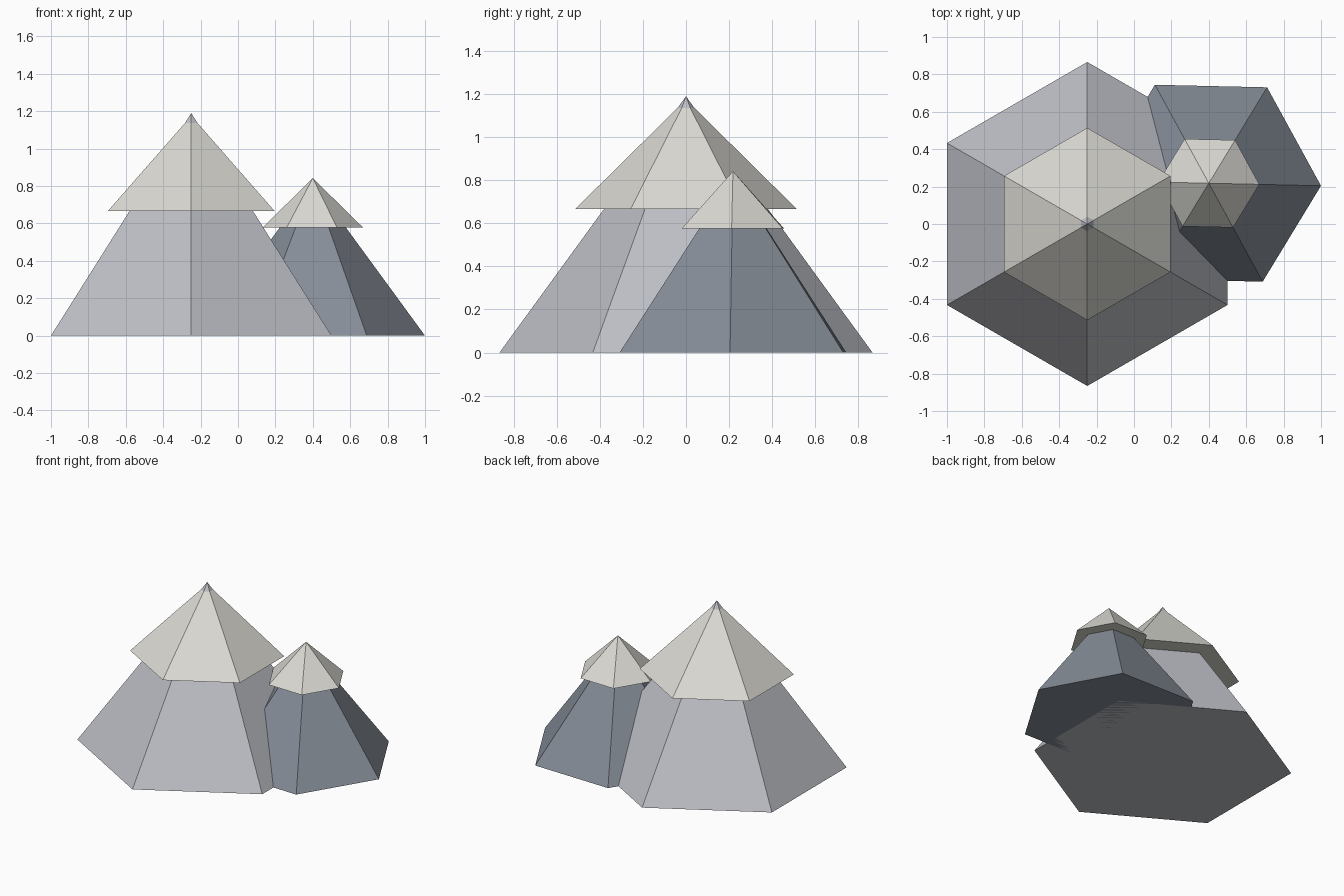
import bpy, bmesh, math
from mathutils import Matrix

if "Cube" in bpy.data.objects:
    bpy.data.objects.remove(bpy.data.objects["Cube"])


def material(name, srgb):
    mat = bpy.data.materials.new(name)
    linear = [((c + 0.055) / 1.055) ** 2.4 for c in srgb]
    mat.diffuse_color = (*linear, 1)
    mat.use_nodes = True
    mat.node_tree.nodes["Principled BSDF"].inputs["Base Color"].default_value = mat.diffuse_color
    return mat


rock = material("light grey rock", (0.745, 0.75, 0.775))
slate = material("blue grey rock", (0.525, 0.555, 0.595))
snow = material("pale snow", (0.86, 0.855, 0.83))


def hex_cone(name, mat, x, y, z, radius, top, turn):
    """Closed six-sided pyramid with its base at z and its tip at top."""
    bm = bmesh.new()
    ring = [bm.verts.new((radius * math.cos(math.radians(turn + 60 * i)),
                          radius * math.sin(math.radians(turn + 60 * i)), 0))
            for i in range(6)]
    tip = bm.verts.new((0, 0, top - z))
    bm.faces.new(ring[::-1])
    for i in range(6):
        bm.faces.new((ring[i], ring[(i + 1) % 6], tip))
    mesh = bpy.data.meshes.new(name)
    bm.to_mesh(mesh)
    bm.free()
    mesh.materials.append(mat)
    obj = bpy.data.objects.new(name, mesh)
    obj.location = (x, y, z)
    bpy.context.collection.objects.link(obj)
    return obj


# Large peak, its tip just piercing the snow cap
hex_cone("large_mountain", rock, -0.25, 0, 0, 0.866, 1.19, 30)
hex_cone("large_snow_cap", snow, -0.25, 0, 0.667, 0.514, 1.175, 30)

# Small peak, slightly turned
hex_cone("small_mountain", slate, 0.40, 0.218, 0, 0.60, 0.82, -1.3)
hex_cone("small_snow_cap", snow, 0.40, 0.218, 0.577, 0.27, 0.842, -1.3)
